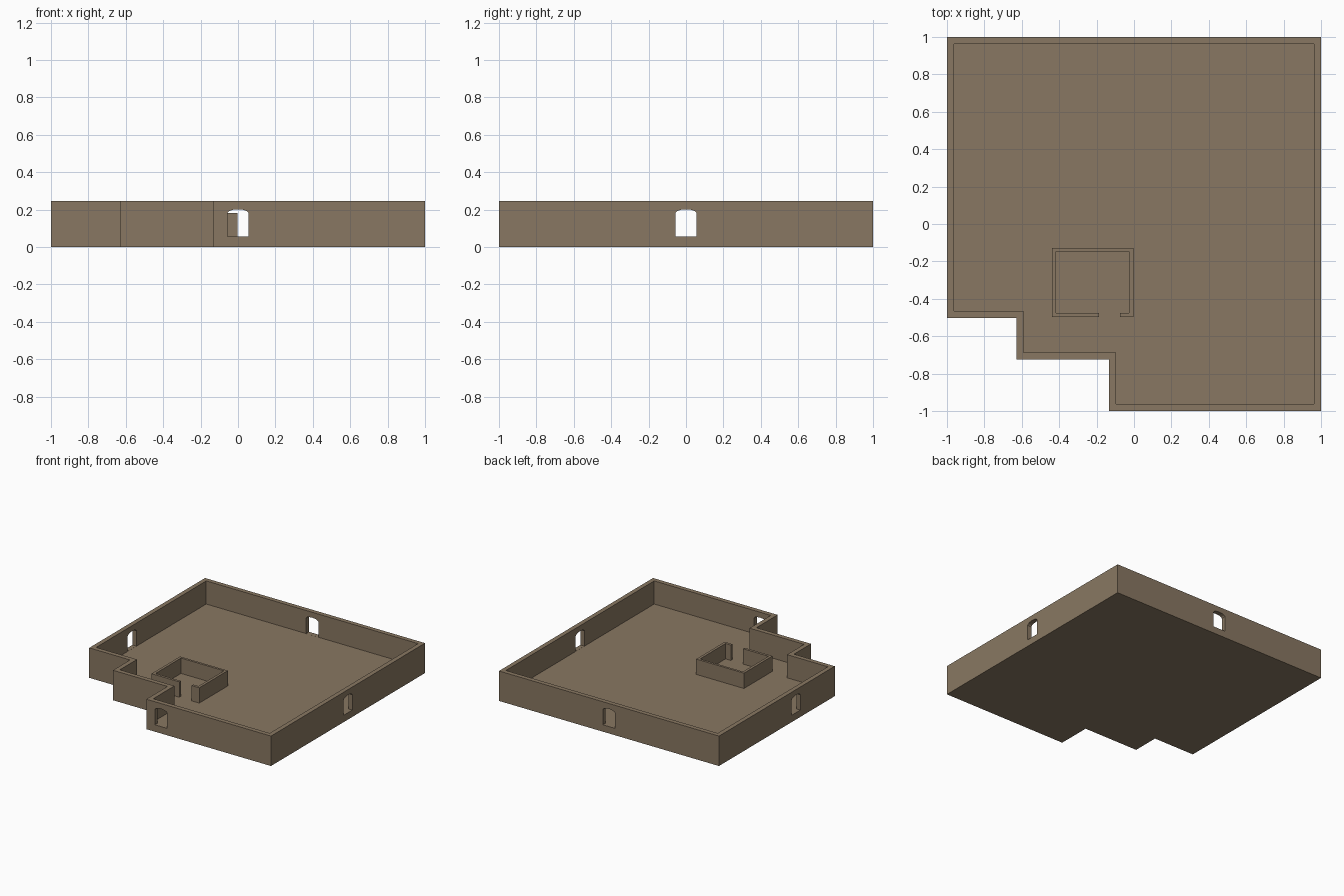
import bpy, bmesh, math
from mathutils import Vector, Matrix

if "Cube" in bpy.data.objects:
    bpy.data.objects.remove(bpy.data.objects["Cube"], do_unlink=True)

HEIGHT, FLOOR, WALL = 0.246, 0.056, 0.037
ROOM_TOP = 0.182

# Single stone colour
stone = bpy.data.materials.new("Brown stone")
stone.use_nodes = True
COLOUR = (0.25, 0.187, 0.122, 1.0)
stone.diffuse_color = COLOUR
stone.node_tree.nodes["Principled BSDF"].inputs["Base Color"].default_value = COLOUR


def make_object(name, bm):
    bmesh.ops.recalc_face_normals(bm, faces=bm.faces)
    mesh = bpy.data.meshes.new(name)
    bm.to_mesh(mesh)
    bm.free()
    mesh.materials.append(stone)
    obj = bpy.data.objects.new(name, mesh)
    bpy.context.collection.objects.link(obj)
    return obj


def inset_outline(points, dist):
    """Move each corner of a counter-clockwise outline inwards."""
    result = []
    for i, p in enumerate(points):
        p = Vector(p)
        d1 = (p - Vector(points[i - 1])).normalized()
        d2 = (Vector(points[(i + 1) % len(points)]) - p).normalized()
        result.append(p + dist * (Vector((-d1.y, d1.x)) + Vector((-d2.y, d2.x))))
    return result


def add_loop(bm, points, z):
    return [bm.verts.new((x, y, z)) for x, y in points]


def bridge(bm, a, b):
    for i in range(len(a)):
        j = (i + 1) % len(a)
        bm.faces.new((a[i], a[j], b[j], b[i]))


# Walled courtyard: stepped outline, rim and sunken floor in one shell
outline = [(-1, -0.503), (-0.629, -0.503), (-0.629, -0.725), (-0.133, -0.725),
           (-0.133, -1), (1, -1), (1, 1), (-1, 1)]
inner = inset_outline(outline, WALL)
bm = bmesh.new()
loops = [add_loop(bm, outline, 0), add_loop(bm, outline, HEIGHT),
         add_loop(bm, inner, HEIGHT), add_loop(bm, inner, FLOOR)]
for a, b in zip(loops, loops[1:]):
    bridge(bm, a, b)
bm.faces.new(loops[0])
bm.faces.new(loops[-1])
courtyard = make_object("courtyard_walls", bm)

# Arched doorway cutters, one in the middle of each side
arch = [(-0.056, FLOOR + 0.0005), (0.056, FLOOR + 0.0005), (0.056, 0.182), (0.048, 0.192),
        (0.028, 0.199), (0, 0.202), (-0.028, 0.199), (-0.048, 0.192), (-0.056, 0.182)]
bm = bmesh.new()
for k in range(4):
    turn = Matrix.Rotation(k * math.pi / 2, 3, 'Z')
    ends = [[bm.verts.new(turn @ Vector((x, y, z))) for x, z in arch] for y in (-1.05, -0.93)]
    bridge(bm, *ends)
    for end in ends:
        bm.faces.new(end)
cutter = make_object("doorway_cutter", bm)
cutter.hide_render = True

cut = courtyard.modifiers.new("Doorways", 'BOOLEAN')
cut.operation = 'DIFFERENCE'
cut.solver = 'EXACT'
cut.object = cutter
bpy.context.view_layer.objects.active = courtyard
bpy.ops.object.modifier_apply(modifier=cut.name)
bpy.data.objects.remove(cutter, do_unlink=True)

# Small inner room: open-topped wall with a gap in its front side
room = [(-0.186, -0.497), (-0.186, -0.476), (-0.416, -0.476), (-0.416, -0.146),
        (-0.026, -0.146), (-0.026, -0.476), (-0.074, -0.476), (-0.074, -0.497),
        (-0.004, -0.497), (-0.004, -0.127), (-0.438, -0.127), (-0.438, -0.497)]
bm = bmesh.new()
low, high = add_loop(bm, room, FLOOR), add_loop(bm, room, ROOM_TOP)
bridge(bm, low, high)
bm.faces.new(low)
bm.faces.new(high)
make_object("inner_room_walls", bm)
